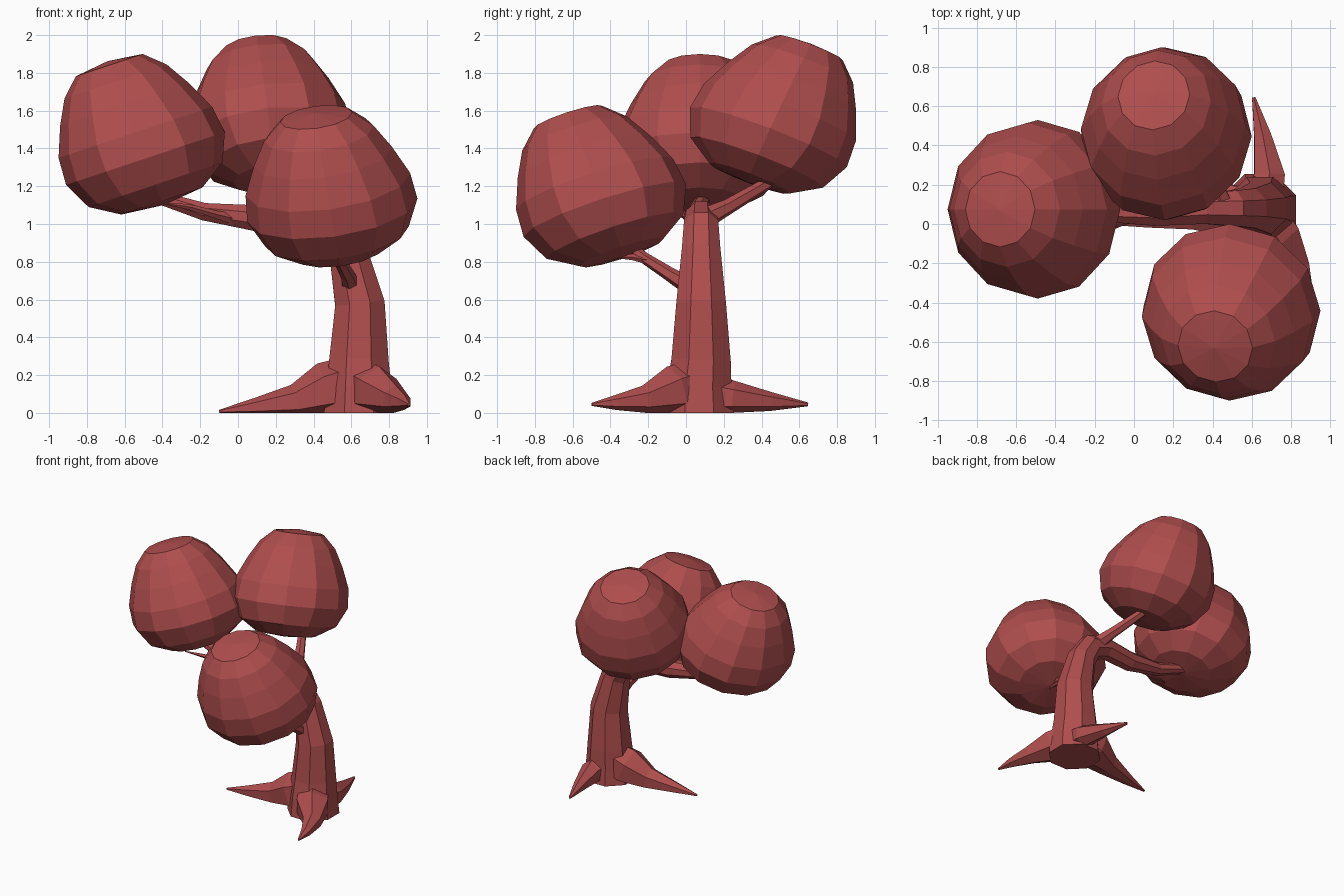
import bpy
import math
from mathutils import Vector

if "Cube" in bpy.data.objects:
    bpy.data.objects.remove(bpy.data.objects["Cube"])

mat = bpy.data.materials.new("red")
mat.diffuse_color = (0.43, 0.075, 0.075, 1)
mat.use_nodes = True
mat.node_tree.nodes["Principled BSDF"].inputs["Base Color"].default_value = mat.diffuse_color


def make(name, verts, faces):
    me = bpy.data.meshes.new(name)
    me.from_pydata([tuple(v) for v in verts], [], faces)
    me.materials.append(mat)
    ob = bpy.data.objects.new(name, me)
    bpy.context.collection.objects.link(ob)
    return ob


def tube(name, path, sides):
    """Faceted tapering limb through (x, y, z, radius) points."""
    pts = [Vector(p[:3]) for p in path]
    verts, faces, side = [], [], None
    for i, p in enumerate(pts):
        d = Vector((0, 0, 0))
        if i > 0:
            d += (p - pts[i - 1]).normalized()
        if i < len(pts) - 1:
            d += (pts[i + 1] - p).normalized()
        d.normalize()
        if side is None:
            side = Vector((0, 1, 0)) if abs(d.z) > 0.7 else d.cross(Vector((0, 0, 1)))
        side = (side - d * side.dot(d)).normalized()
        up = d.cross(side)
        for k in range(sides):
            a = 2 * math.pi * (k + 0.5) / sides
            v = p + (side * math.cos(a) + up * math.sin(a)) * path[i][3]
            v.z = max(v.z, 0)
            verts.append(v)
    n = len(pts)
    for i in range(n - 1):
        for k in range(sides):
            j = (k + 1) % sides
            a, b = i * sides, (i + 1) * sides
            faces.append((a + k, a + j, b + j, b + k))
    faces.append(tuple(reversed(range(sides))))
    faces.append(tuple(range((n - 1) * sides, n * sides)))
    return make(name, verts, faces)


def crown(name, axis, lo, hi, sides=12):
    """Egg-shaped leaf ball, leaning along axis, fitted to the box lo..hi."""
    rings = [(0.23, -0.39), (0.38, -0.29), (0.45, -0.13), (0.435, 0.03),
             (0.365, 0.20), (0.29, 0.34), (0.19, 0.44)]
    verts = [Vector((r * math.cos(2 * math.pi * k / sides),
                     r * math.sin(2 * math.pi * k / sides), z))
             for r, z in rings for k in range(sides)]
    verts += [Vector((0, 0, -0.415)), Vector((0, 0, 0.465))]
    faces = []
    last = (len(rings) - 1) * sides
    for k in range(sides):
        j = (k + 1) % sides
        for i in range(len(rings) - 1):
            a, b = i * sides, (i + 1) * sides
            faces.append((a + k, a + j, b + j, b + k))
        faces.append((len(verts) - 2, j, k))
        faces.append((len(verts) - 1, last + k, last + j))
    rot = Vector((0, 0, 1)).rotation_difference(Vector(axis))
    verts = [rot @ v for v in verts]
    for c in range(3):
        a, b = min(v[c] for v in verts), max(v[c] for v in verts)
        for v in verts:
            v[c] = lo[c] + (v[c] - a) / (b - a) * (hi[c] - lo[c])
    return make(name, verts, faces)


# Leaf crowns
crown("crown_left", (-0.36, 0.0, 1), (-0.95, -0.38, 1.05), (-0.07, 0.53, 1.90))
crown("crown_back", (-0.13, 0.42, 1), (-0.27, 0.02, 1.16), (0.60, 0.90, 2.00))
crown("crown_front", (-0.16, -0.36, 1), (0.04, -0.90, 0.77), (0.95, 0.00, 1.63))

# Trunk bending over into the main branch
tube("trunk", [(0.64, 0.07, 0, 0.20), (0.64, 0.07, 0.14, 0.185),
               (0.64, 0.08, 0.28, 0.17), (0.645, 0.08, 0.58, 0.142),
               (0.58, 0.08, 0.86, 0.11), (0.50, 0.08, 0.99, 0.098),
               (0.36, 0.08, 1.04, 0.086), (0.10, 0.06, 1.03, 0.075),
               (-0.18, 0.06, 1.065, 0.05), (-0.45, 0.10, 1.15, 0.035)], 8)

# Side branches and twigs
tube("branch_back", [(0.46, 0.08, 1.02, 0.06), (0.40, 0.22, 1.09, 0.042),
                     (0.28, 0.44, 1.22, 0.032)], 6)
tube("branch_front", [(0.60, 0.02, 0.67, 0.05), (0.58, -0.08, 0.73, 0.038),
                      (0.53, -0.22, 0.82, 0.03), (0.50, -0.33, 0.91, 0.025)], 6)
tube("twig_front", [(0.54, -0.20, 0.81, 0.025), (0.53, -0.28, 0.825, 0.018),
                    (0.52, -0.38, 0.825, 0.004)], 5)
tube("twig_left", [(0.0, 0.05, 1.02, 0.035), (-0.12, -0.01, 1.05, 0.022),
                   (-0.26, -0.07, 1.09, 0.016), (-0.40, -0.12, 1.11, 0.004)], 5)

# Roots, starting inside the trunk and running out flat
tube("root_left", [(0.63, 0.08, 0.18, 0.13), (0.47, 0.07, 0.12, 0.15),
                   (0.30, 0.05, 0.06, 0.09), (0.08, 0.02, 0.03, 0.045),
                   (-0.10, 0.0, 0.008, 0.008)], 6)
tube("root_front", [(0.64, 0.08, 0.17, 0.12), (0.73, -0.07, 0.115, 0.135),
                    (0.83, -0.22, 0.07, 0.075), (0.88, -0.37, 0.055, 0.04),
                    (0.905, -0.50, 0.045, 0.008)], 6)
tube("root_back", [(0.65, 0.07, 0.10, 0.12), (0.69, 0.25, 0.08, 0.09),
                   (0.655, 0.45, 0.06, 0.05), (0.61, 0.645, 0.045, 0.01)], 6)
